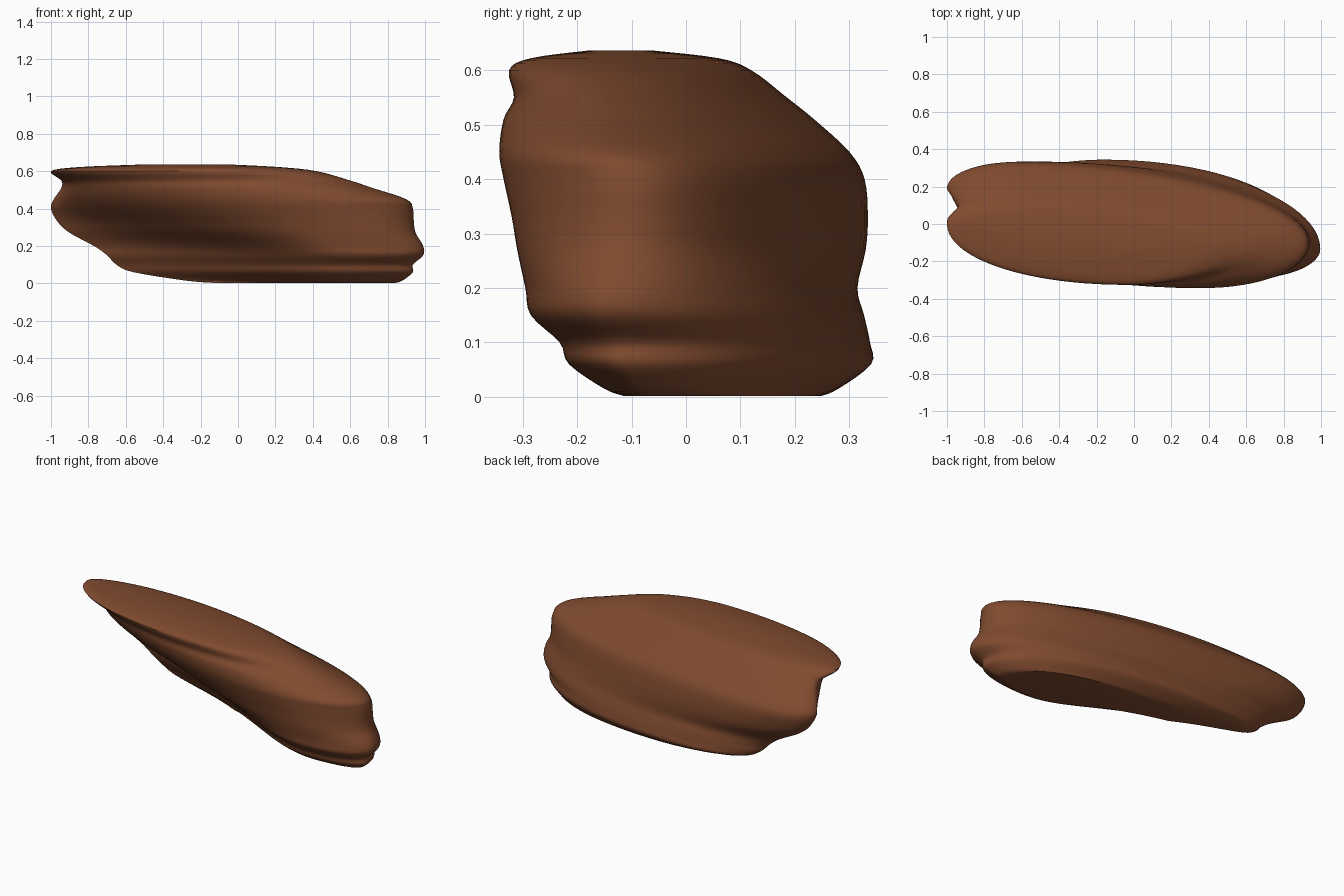
import bpy, bmesh
from mathutils import Vector

if "Cube" in bpy.data.objects:
    bpy.data.objects.remove(bpy.data.objects["Cube"])

# Rock contours: height, then the left, back, right and front extreme points (x, y)
RINGS = [
    (0.002, -0.12, 0.14, 0.10, 0.25, 0.84, -0.05, 0.60, -0.115),
    (0.015, -0.28, 0.19, -0.02, 0.28, 0.88, -0.08, 0.60, -0.15),
    (0.060, -0.56, 0.22, -0.15, 0.34, 0.935, -0.11, 0.62, -0.215),
    (0.100, -0.65, 0.22, -0.15, 0.338, 0.935, -0.11, 0.62, -0.232),
    (0.150, -0.70, 0.20, -0.20, 0.327, 0.99, -0.13, 0.62, -0.285),
    (0.200, -0.77, 0.20, -0.25, 0.315, 0.99, -0.13, 0.58, -0.295),
    (0.270, -0.90, 0.20, -0.45, 0.33, 0.95, -0.11, 0.55, -0.31),
    (0.330, -0.965, 0.20, -0.55, 0.334, 0.94, -0.10, 0.50, -0.32),
    (0.400, -1.00, 0.19, -0.65, 0.328, 0.935, -0.10, 0.42, -0.335),
    (0.450, -0.985, 0.17, -0.66, 0.30, 0.90, -0.12, 0.35, -0.343),
    (0.510, -0.945, 0.12, -0.65, 0.235, 0.72, -0.13, 0.20, -0.335),
    (0.550, -0.945, 0.07, -0.60, 0.185, 0.60, -0.14, 0.05, -0.316),
    (0.600, -1.00, 0.00, -0.50, 0.12, 0.42, -0.14, -0.05, -0.325),
    (0.622, -0.85, -0.02, -0.45, 0.06, 0.22, -0.15, -0.10, -0.285),
    (0.636, -0.50, -0.10, -0.35, -0.06, -0.05, -0.14, -0.25, -0.18),
]
STEPS, SIDE, ROUND = 4, 22, 0.56


def spline(a, b, c, d, t):
    """Catmull-Rom between b and c."""
    return 0.5 * (2 * b + (c - a) * t + (2 * a - 5 * b + 4 * c - d) * t * t
                  + (3 * b - a - 3 * c + d) * t ** 3)


def smoothstep(lo, hi, v):
    t = max(0.0, min(1.0, (v - lo) / (hi - lo)))
    return t * t * (3 - 2 * t)


def contour(row):
    """Smooth closed outline through the four extreme points."""
    z = row[0]
    pts = [Vector((row[i], row[i + 1], z)) for i in (1, 3, 5, 7)]
    out = []
    for k in range(4):
        p, q = pts[k], pts[(k + 1) % 4]
        d = q - p
        r = ROUND - 0.06 * smoothstep(0.1, 0.4, z) if k == 1 else ROUND
        hx, hy = Vector((d.x * r, 0, 0)), Vector((0, d.y * r, 0))
        h1, h2 = (p + hy, q - hx) if k % 2 == 0 else (p + hx, q - hy)
        if k == 3:
            # Hollow between front and left, deepest low down
            full = smoothstep(0.22, 0.54, z)
            low = 1 - smoothstep(0.15, 0.3, z)
            dent1 = p + Vector((d.x * (0.35 - 0.10 * low), 0, 0))
            dent2 = q - d * (0.4 + 0.2 * low) + Vector((0, d.y * 0.18 * low, 0))
            h1, h2 = dent1.lerp(h1, full), dent2.lerp(h2, full)
        for s in range(SIDE):
            t = s / SIDE
            u = 1 - t
            out.append(p * u ** 3 + h1 * 3 * u * u * t + h2 * 3 * u * t * t + q * t ** 3)
    return out


# Interpolated contours
rows = []
last = len(RINGS) - 1
for i in range(last):
    four = [RINGS[max(0, min(last, i + k))] for k in (-1, 0, 1, 2)]
    for s in range(STEPS):
        rows.append([spline(*v, s / STEPS) for v in zip(*four)])
rows.append(RINGS[-1])

# Loft the contours into a closed rock
bm = bmesh.new()
loops = [[bm.verts.new(p) for p in contour(r)] for r in rows]
n = len(loops[0])
for a, b in zip(loops, loops[1:]):
    for j in range(n):
        k = (j + 1) % n
        bm.faces.new((a[j], a[k], b[k], b[j]))
bm.faces.new(loops[0])
bm.faces.new(loops[-1])
bmesh.ops.recalc_face_normals(bm, faces=bm.faces)

mesh = bpy.data.meshes.new("rock")
bm.to_mesh(mesh)
bm.free()
rock = bpy.data.objects.new("rock", mesh)
bpy.context.collection.objects.link(rock)

brown = bpy.data.materials.new("reddish brown")
brown.diffuse_color = (0.215, 0.069, 0.028, 1)
brown.use_nodes = True
brown.node_tree.nodes["Principled BSDF"].inputs["Base Color"].default_value = brown.diffuse_color
mesh.materials.append(brown)

bpy.context.view_layer.objects.active = rock
rock.select_set(True)
bpy.ops.object.shade_smooth_by_angle(angle=0.6)
